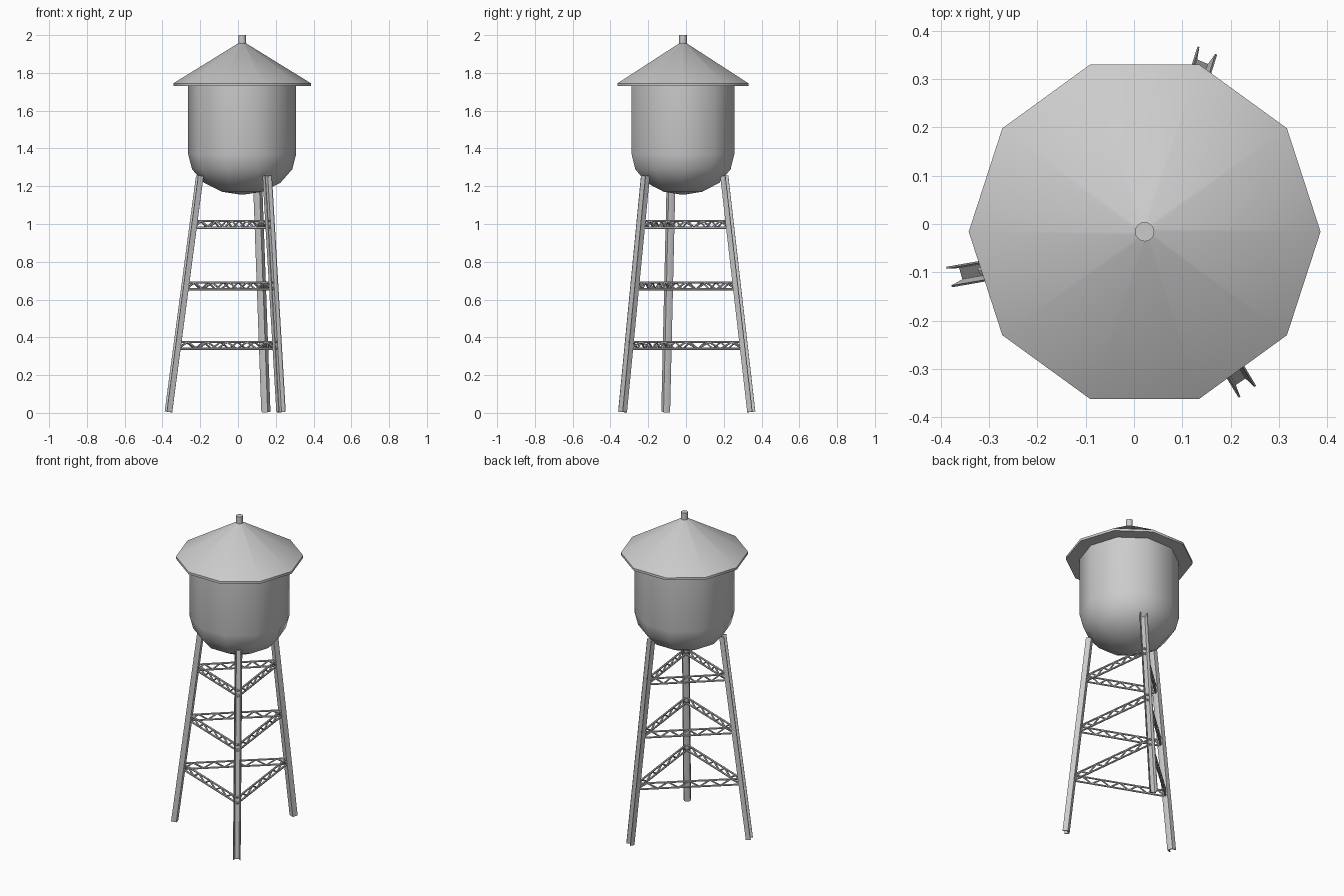
import bpy, bmesh, math
from mathutils import Vector, Matrix

cube = bpy.data.objects.get("Cube")
if cube:
    bpy.data.objects.remove(cube)

mat = bpy.data.materials.new("steel_grey")
mat.use_nodes = True
GREY = (0.6, 0.6, 0.6, 1)
mat.diffuse_color = GREY
mat.node_tree.nodes["Principled BSDF"].inputs["Base Color"].default_value = GREY

AXIS = Vector((0.022, -0.016, 0))


def finish(bm, name, angle=40):
    bmesh.ops.recalc_face_normals(bm, faces=bm.faces)
    me = bpy.data.meshes.new(name)
    bm.to_mesh(me)
    bm.free()
    me.materials.append(mat)
    ob = bpy.data.objects.new(name, me)
    bpy.context.collection.objects.link(ob)
    bpy.ops.object.select_all(action='DESELECT')
    ob.select_set(True)
    bpy.context.view_layer.objects.active = ob
    bpy.ops.object.shade_smooth_by_angle(angle=math.radians(angle))
    return ob


def lathe(name, profile, sides):
    """Closed solid turned around the tank axis from (radius, z) points."""
    bm = bmesh.new()
    rings = []
    for r, z in profile:
        turn = [2 * math.pi * i / sides for i in range(sides)]
        rings.append([bm.verts.new(AXIS + Vector((r * math.cos(a), r * math.sin(a), z)))
                      for a in turn])
    for a, b in zip(rings, rings[1:]):
        for i in range(sides):
            j = (i + 1) % sides
            bm.faces.new((a[i], a[j], b[j], b[i]))
    bm.faces.new(rings[0])
    bm.faces.new(rings[-1])
    return finish(bm, name)


def add_bar(bm, p, q, radius):
    """Thin square bar between two points."""
    d = q - p
    m = Matrix.Translation((p + q) / 2) @ d.to_track_quat('Z', 'Y').to_matrix().to_4x4()
    bmesh.ops.create_cone(bm, cap_ends=True, segments=6, radius1=radius, radius2=radius,
                          depth=d.length, matrix=m)


# Tank with a rounded bottom
R, BELLY, BOTTOM = 0.286, 1.37, 1.155
bowl = [(R * math.cos(t), BELLY - (BELLY - BOTTOM) * math.sin(t))
        for t in (math.radians(a) for a in (89, 68, 45, 22, 0))]
lathe("tank", bowl + [(R, 1.74)], 10)

# Conical roof and its vent
lathe("roof", [(0.364, 1.73), (0.364, 1.745), (0.012, 1.962)], 10)
lathe("roof_vent", [(0.02, 1.94), (0.02, 2.0)], 16)

# Channel legs, open towards the outside
legs = {
    "back_leg": (Vector((0.145, 0.343, 0.005)), Vector((0.1, 0.2, 1.255))),
    "right_leg": (Vector((-0.366, -0.105, 0.005)), Vector((-0.2, -0.076, 1.255))),
    "front_leg": (Vector((0.225, -0.333, 0.005)), Vector((0.152, -0.212, 1.255))),
}
half = [(0.022, 0.017), (0.018, 0.018), (0.012, -0.008)]
inner = [(0.013, -0.015), (0.018, -0.013)]
section = half + [(-x, y) for x, y in reversed(half)]
section += [(-x, y) for x, y in reversed(inner)] + inner
for name, (foot, top) in legs.items():
    up = (top - foot).normalized()
    side = up.cross(Vector((foot.x, foot.y, 0))).normalized()
    out = side.cross(up)
    bm = bmesh.new()
    ends = [[bm.verts.new(c + side * x + out * y) for x, y in section] for c in (foot, top)]
    n = len(section)
    for i in range(n):
        j = (i + 1) % n
        bm.faces.new((ends[0][i], ends[0][j], ends[1][j], ends[1][i]))
    for e in ends:
        bm.faces.new(e)
    finish(bm, name, 30)

# Lattice braces between the legs, at three levels
pairs = [("back", "right"), ("right", "front"), ("front", "back")]
for level, z in (("lower", 0.357), ("middle", 0.672), ("upper", 0.998)):
    for a, b in pairs:
        ends = []
        for leg in (a, b):
            foot, top = legs[leg + "_leg"]
            p = foot.lerp(top, z / 1.25)
            ends.append(Vector((p.x, p.y, z)))
        rise = Vector((0, 0, 0.018))
        bm = bmesh.new()
        for s in (-1, 1):
            add_bar(bm, ends[0] + rise * s, ends[1] + rise * s, 0.006)
        steps = 10
        for i in range(steps):
            s = 1 if i % 2 else -1
            add_bar(bm, ends[0].lerp(ends[1], i / steps) + rise * s,
                    ends[0].lerp(ends[1], (i + 1) / steps) - rise * s, 0.005)
        finish(bm, f"{level}_brace_{a}_{b}")
